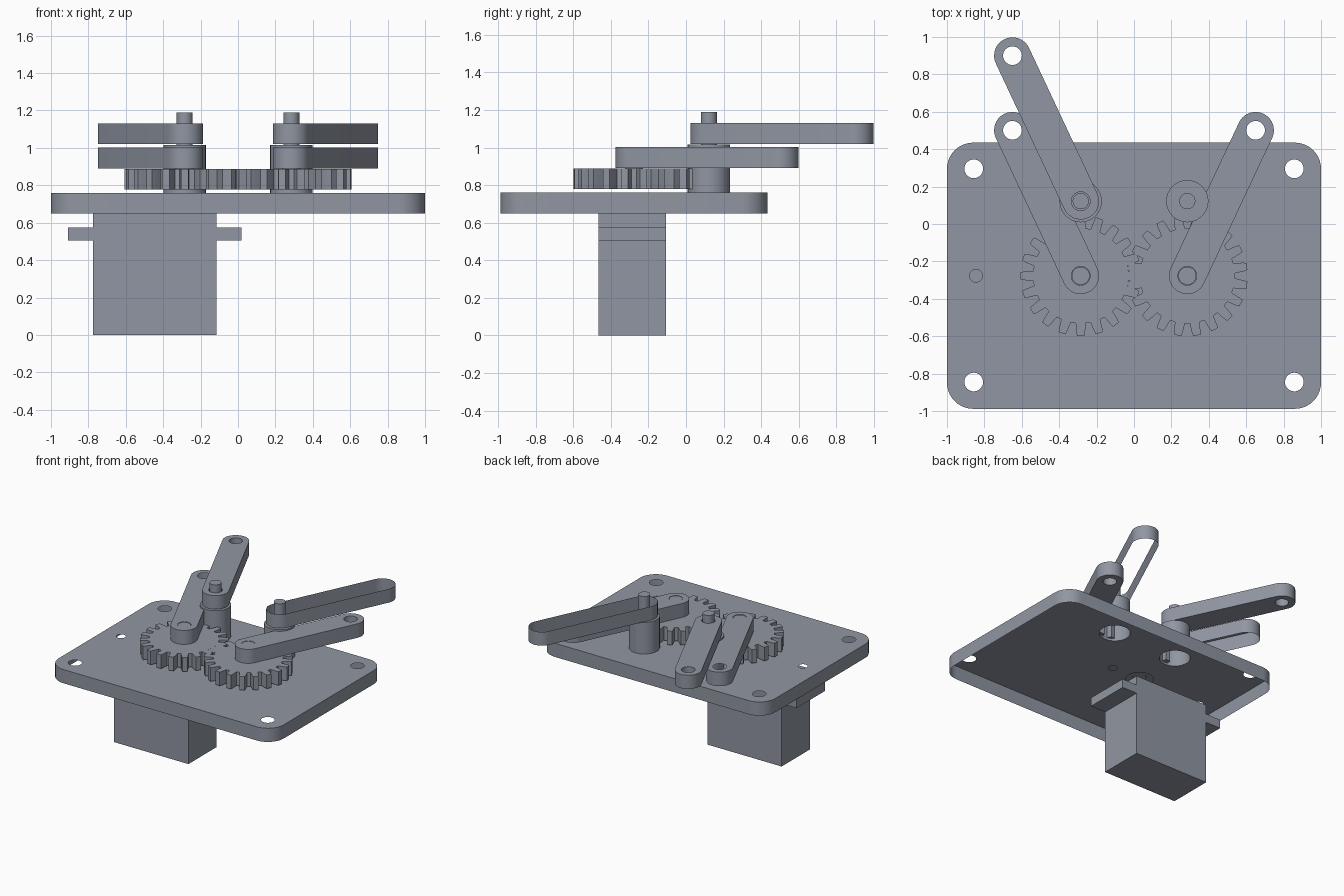
import bpy, bmesh
from math import sin, cos, pi, atan2, radians

cube = bpy.data.objects.get("Cube")
if cube:
    bpy.data.objects.remove(cube)

COLOR = (0.28, 0.305, 0.36, 1)
grey = bpy.data.materials.new("slate_grey")
grey.use_nodes = True
grey.diffuse_color = COLOR
bsdf = grey.node_tree.nodes["Principled BSDF"]
bsdf.inputs["Base Color"].default_value = COLOR
bsdf.inputs["Roughness"].default_value = 0.6


def arc(x, y, r, start, end, n):
    """Points on an arc, both ends included."""
    angles = [start + (end - start) * i / n for i in range(n + 1)]
    return [(x + r * cos(a), y + r * sin(a)) for a in angles]


def circle(x, y, r, n=32):
    return arc(x, y, r, 0, 2 * pi, n)[:-1]


def slot(a, b, r):
    """Outline of a bar with round ends."""
    t = atan2(b[1] - a[1], b[0] - a[0])
    return arc(*b, r, t - pi / 2, t + pi / 2, 20) + arc(*a, r, t + pi / 2, t + 3 * pi / 2, 20)


def rounded_rect(x0, x1, y0, y1, r):
    pts = []
    corners = [(x1 - r, y1 - r), (x0 + r, y1 - r), (x0 + r, y0 + r), (x1 - r, y0 + r)]
    for i, (x, y) in enumerate(corners):
        pts += arc(x, y, r, i * pi / 2, (i + 1) * pi / 2, 10)
    return pts


def gear_outline(x, y, root, tip, teeth, phase):
    pts = []
    for i in range(teeth):
        mid = 2 * pi * (i + phase) / teeth
        for r, off in ((root, -6), (tip - 0.02, -4.4), (tip, -3.4),
                       (tip, 3.4), (tip - 0.02, 4.4), (root, 6)):
            a = mid + radians(off)
            pts.append((x + r * cos(a), y + r * sin(a)))
    return pts


def prism(name, outline, z0, z1, holes=(), top=True, bottom=True, hole_walls=True):
    """Upright extrusion of a profile with optional holes and open ends."""
    bm = bmesh.new()
    rings = []
    for i, loop in enumerate([outline] + list(holes)):
        pts = loop if i == 0 else loop[::-1]
        rings.append([[bm.verts.new((x, y, z)) for x, y in pts] for z in (z0, z1)])
    # caps
    for level, wanted, sign in ((0, bottom, -1), (1, top, 1)):
        if not wanted:
            continue
        edges = []
        for ring in rings:
            v = ring[level]
            edges += [bm.edges.new((v[i - 1], v[i])) for i in range(len(v))]
        res = bmesh.ops.triangle_fill(bm, edges=edges, use_beauty=True, normal=(0, 0, sign))
        for f in [g for g in res["geom"] if isinstance(g, bmesh.types.BMFace)]:
            f.normal_update()
            if f.normal.z * sign < 0:
                f.normal_flip()
    # walls
    for i, (lo, hi) in enumerate(rings):
        if i and not hole_walls:
            continue
        for k in range(len(lo)):
            bm.faces.new((lo[k - 1], lo[k], hi[k], hi[k - 1]))
    bmesh.ops.delete(bm, geom=[v for v in bm.verts if not v.link_faces], context="VERTS")
    mesh = bpy.data.meshes.new(name)
    bm.to_mesh(mesh)
    bm.free()
    mesh.materials.append(grey)
    obj = bpy.data.objects.new(name, mesh)
    bpy.context.collection.objects.link(obj)
    bpy.ops.object.select_all(action="DESELECT")
    obj.select_set(True)
    bpy.context.view_layer.objects.active = obj
    bpy.ops.object.shade_smooth_by_angle(angle=radians(30))
    return obj


def box(name, x0, x1, y0, y1, z0, z1):
    return prism(name, [(x0, y0), (x1, y0), (x1, y1), (x0, y1)], z0, z1)


GEAR_X, GEAR_Y, POST_Y = 0.285, -0.277, 0.122
TIP_X, REACH = 0.65, 0.778
POST_R, PIN_R, ARM_R = 0.113, 0.043, 0.098

# Base plate, an open-bottomed shell with screw, post and shaft holes
plate_holes = [circle(x, y, 0.05) for x in (-0.857, 0.857) for y in (-0.845, 0.295)]
plate_holes += [circle(s * GEAR_X, POST_Y, POST_R) for s in (-1, 1)]
plate_holes += [circle(-GEAR_X, GEAR_Y, 0.1), circle(-0.845, GEAR_Y, 0.034),
                circle(-0.03, GEAR_Y, 0.034)]
prism("base_plate", rounded_rect(-1, 1, -0.988, 0.435, 0.14), 0.65, 0.76,
      plate_holes, bottom=False, hole_walls=False)

# Motor under the plate
box("motor_body", -0.775, -0.115, -0.465, -0.107, 0, 0.65)
box("motor_flange_right", -0.908, -0.775, -0.465, -0.107, 0.505, 0.575)
box("motor_flange_left", -0.115, 0.018, -0.465, -0.107, 0.505, 0.575)

for s, side in ((-1, "right"), (1, "left")):
    gear, post = (s * GEAR_X, GEAR_Y), (s * GEAR_X, POST_Y)
    # Meshing gear
    prism(side + "_gear", gear_outline(*gear, 0.255, 0.323, 20, 0 if s < 0 else 0.5),
          0.778, 0.888, [circle(*gear, 0.05)])
    prism(side + "_gear_pin", circle(*gear, 0.048), 0.78, 1.0)
    # Pivot post with a shaft on top
    prism(side + "_post", circle(*post, POST_R), 0.76, 1.015, bottom=False)
    prism(side + "_shaft", circle(*post, PIN_R), 1.015, 1.19, bottom=False)
    # Lower driven arm
    end = (s * TIP_X, GEAR_Y + REACH)
    prism(side + "_lower_arm", slot(gear, end, ARM_R), 0.89, 1.002,
          [circle(*gear, 0.05), circle(*end, 0.05)], bottom=s > 0, hole_walls=s > 0)
    # Upper idler arm, the left one being only an outer band
    end = (s * TIP_X, POST_Y + REACH)
    prism(side + "_upper_arm", slot(post, end, ARM_R), 1.02, 1.13,
          [circle(*post, 0.05), circle(*end, 0.05)],
          top=s < 0, bottom=s < 0, hole_walls=s < 0)
